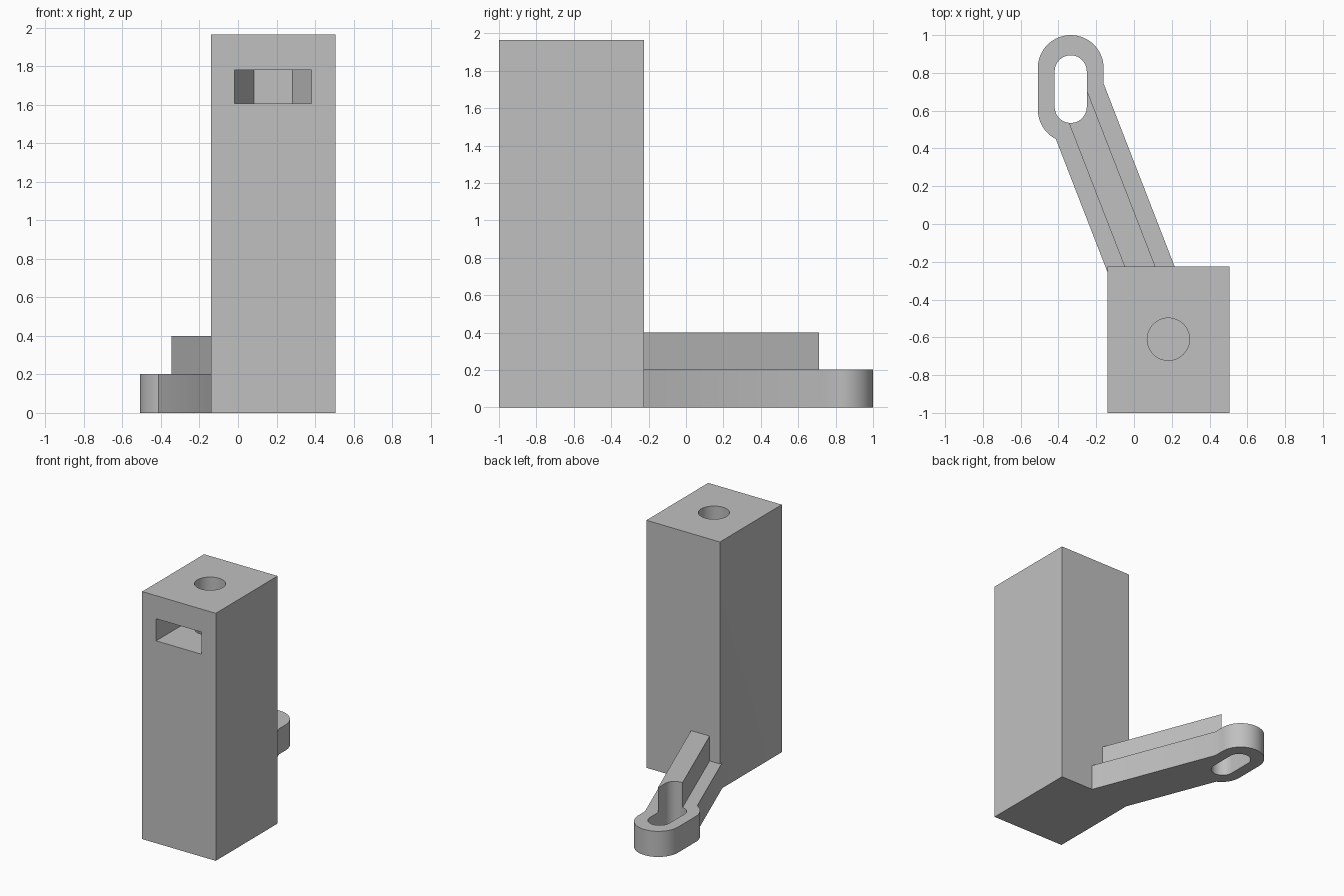
import bpy
import bmesh
from math import pi, sin, cos

cube = bpy.data.objects.get("Cube")
if cube:
    bpy.data.objects.remove(cube, do_unlink=True)

grey = bpy.data.materials.new("plain_grey")
grey.use_nodes = True
grey.diffuse_color = (0.53, 0.53, 0.53, 1)
grey.node_tree.nodes["Principled BSDF"].inputs["Base Color"].default_value = (0.53, 0.53, 0.53, 1)


def prism(name, outline, z0, z1):
    """Extrude a counter-clockwise outline from z0 to z1."""
    bm = bmesh.new()
    face = bm.faces.new([bm.verts.new((x, y, z0)) for x, y in outline])
    top = bmesh.ops.extrude_face_region(bm, geom=[face])["geom"]
    bmesh.ops.translate(bm, vec=(0, 0, z1 - z0),
                        verts=[v for v in top if isinstance(v, bmesh.types.BMVert)])
    bmesh.ops.recalc_face_normals(bm, faces=bm.faces)
    mesh = bpy.data.meshes.new(name)
    bm.to_mesh(mesh)
    bm.free()
    mesh.materials.append(grey)
    obj = bpy.data.objects.new(name, mesh)
    bpy.context.collection.objects.link(obj)
    return obj


def arc(cx, cy, r, start, sweep, n):
    return [(cx + r * cos(start + sweep * i / n), cy + r * sin(start + sweep * i / n))
            for i in range(n + 1)]


def stadium(cx, y0, y1, r, n=32):
    return arc(cx, y1, r, 0, pi, n) + arc(cx, y0, r, pi, pi, n)


def combine(target, tool, operation):
    """Apply a boolean and discard the tool object."""
    mod = target.modifiers.new(operation.lower(), 'BOOLEAN')
    mod.operation = operation
    mod.solver = 'EXACT'
    mod.object = tool
    bpy.ops.object.select_all(action='DESELECT')
    bpy.context.view_layer.objects.active = target
    target.select_set(True)
    bpy.ops.object.modifier_apply(modifier=mod.name)
    bpy.data.objects.remove(tool, do_unlink=True)


LEFT, RIGHT, FRONT, BACK, TOP = -0.14, 0.505, -1.0, -0.225, 1.963
HEAD_X, HOLE_X, HOLE_Y = -0.335, 0.182, -0.61
ARM_TOP, RIB_TOP = 0.203, 0.4
SLOPE = -0.388

# Tall square post
bracket = prism("post_with_slotted_arm",
                [(LEFT, FRONT), (RIGHT, FRONT), (RIGHT, BACK), (LEFT, BACK)], 0, TOP)


def slanted(name, x_left, x_right, y_left, y_right, z0, z1):
    """Slanted bar that starts inside the post; x values are where it meets the back."""
    start = BACK - 0.1
    return prism(name, [(x_left + SLOPE * (y - BACK), y) if left else
                        (x_right + SLOPE * (y - BACK), y)
                        for left, y in ((True, start), (False, start),
                                        (False, y_right), (True, y_left))], z0, z1)


# Slanted arm, rounded head and raised rib
combine(bracket, slanted("arm", -0.152, 0.215, 0.47, 0.75, 0, ARM_TOP), 'UNION')
combine(bracket, prism("head", stadium(HEAD_X, 0.605, 0.826, 0.174), 0, ARM_TOP), 'UNION')
combine(bracket, slanted("rib", -0.05, 0.113, 0.58, 0.71, 0.1, RIB_TOP), 'UNION')

# Long slot through the head and the end of the rib
combine(bracket, prism("slot", stadium(HEAD_X, 0.62, 0.808, 0.085), -0.2, 0.6), 'DIFFERENCE')

# Round screw hole in the top, and the hexagonal nut pocket open to the front
combine(bracket, prism("screw_hole", arc(HOLE_X, HOLE_Y, 0.112, 0, 2 * pi * 47 / 48, 47),
                       1.3, TOP + 0.2), 'DIFFERENCE')
pocket = [(HOLE_X - 0.2, FRONT - 0.2), (HOLE_X + 0.2, FRONT - 0.2)]
pocket += arc(HOLE_X, HOLE_Y, 0.2, 0, pi, 3)
combine(bracket, prism("nut_pocket", pocket, 1.605, 1.78), 'DIFFERENCE')

bpy.ops.object.shade_smooth_by_angle(angle=pi / 7)
